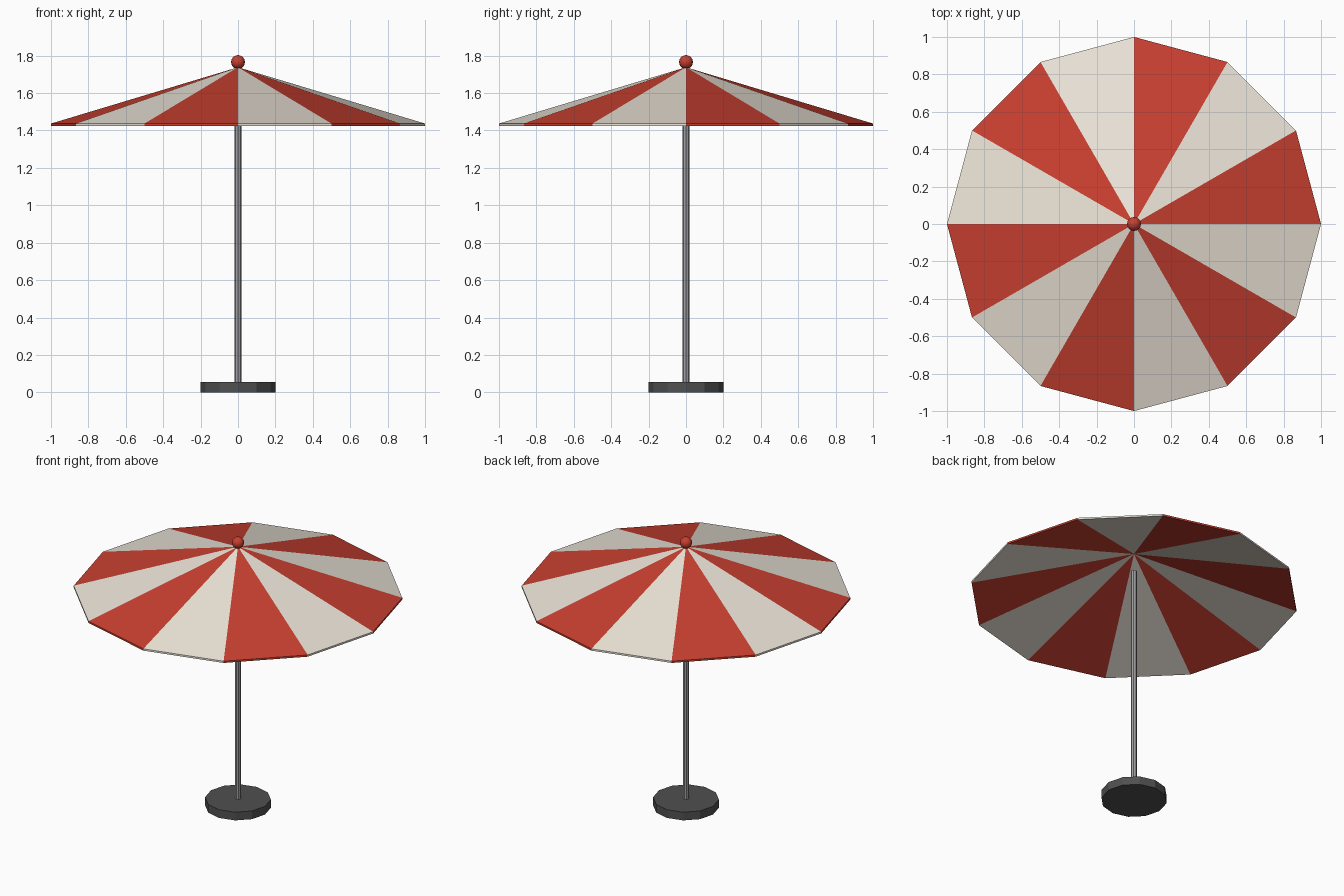
import bpy, bmesh
from math import pi, cos, sin

if "Cube" in bpy.data.objects:
    bpy.data.objects.remove(bpy.data.objects["Cube"])

SIDES = 12


def material(name, rgb):
    m = bpy.data.materials.new(name)
    m.diffuse_color = (*rgb, 1)
    m.use_nodes = True
    m.node_tree.nodes["Principled BSDF"].inputs["Base Color"].default_value = m.diffuse_color
    return m


red = material("red fabric", (0.58, 0.05, 0.03))
cream = material("cream fabric", (0.83, 0.77, 0.68))
dark = material("dark base", (0.08, 0.08, 0.08))
steel = material("steel pole", (0.35, 0.35, 0.35))


def cylinder(name, sides, radius, z0, z1, mat):
    bpy.ops.mesh.primitive_cylinder_add(vertices=sides, radius=radius, depth=z1 - z0,
                                        location=(0, 0, (z0 + z1) / 2))
    ob = bpy.context.object
    ob.name = name
    ob.data.materials.append(mat)
    return ob


# Weighted base and pole (pole stops short of the canopy peak)
cylinder("base", SIDES, 0.2, 0, 0.055, dark)
cylinder("pole", 8, 0.018, 0.05, 1.604, steel)

# Canopy: thin twelve-sided cone shell with alternating panels
bm = bmesh.new()
ring = [(cos(i * 2 * pi / SIDES), sin(i * 2 * pi / SIDES)) for i in range(SIDES)]
top = [bm.verts.new((x, y, 1.437)) for x, y in ring]
under = [bm.verts.new((x, y, 1.425)) for x, y in ring]
peak = bm.verts.new((0, 0, 1.738))
peak_under = bm.verts.new((0, 0, 1.726))
for i in range(SIDES):
    j = (i + 1) % SIDES
    for verts in ((top[i], top[j], peak),
                  (under[j], under[i], peak_under),
                  (under[i], under[j], top[j], top[i])):
        bm.faces.new(verts).material_index = i % 2
mesh = bpy.data.meshes.new("canopy")
bm.to_mesh(mesh)
bm.free()
mesh.materials.append(red)
mesh.materials.append(cream)
bpy.context.collection.objects.link(bpy.data.objects.new("canopy", mesh))

# Ball finial
bpy.ops.mesh.primitive_uv_sphere_add(segments=16, ring_count=10, radius=0.037,
                                     location=(0, 0, 1.766))
finial = bpy.context.object
finial.name = "finial"
finial.data.materials.append(red)
bpy.ops.object.shade_smooth()
